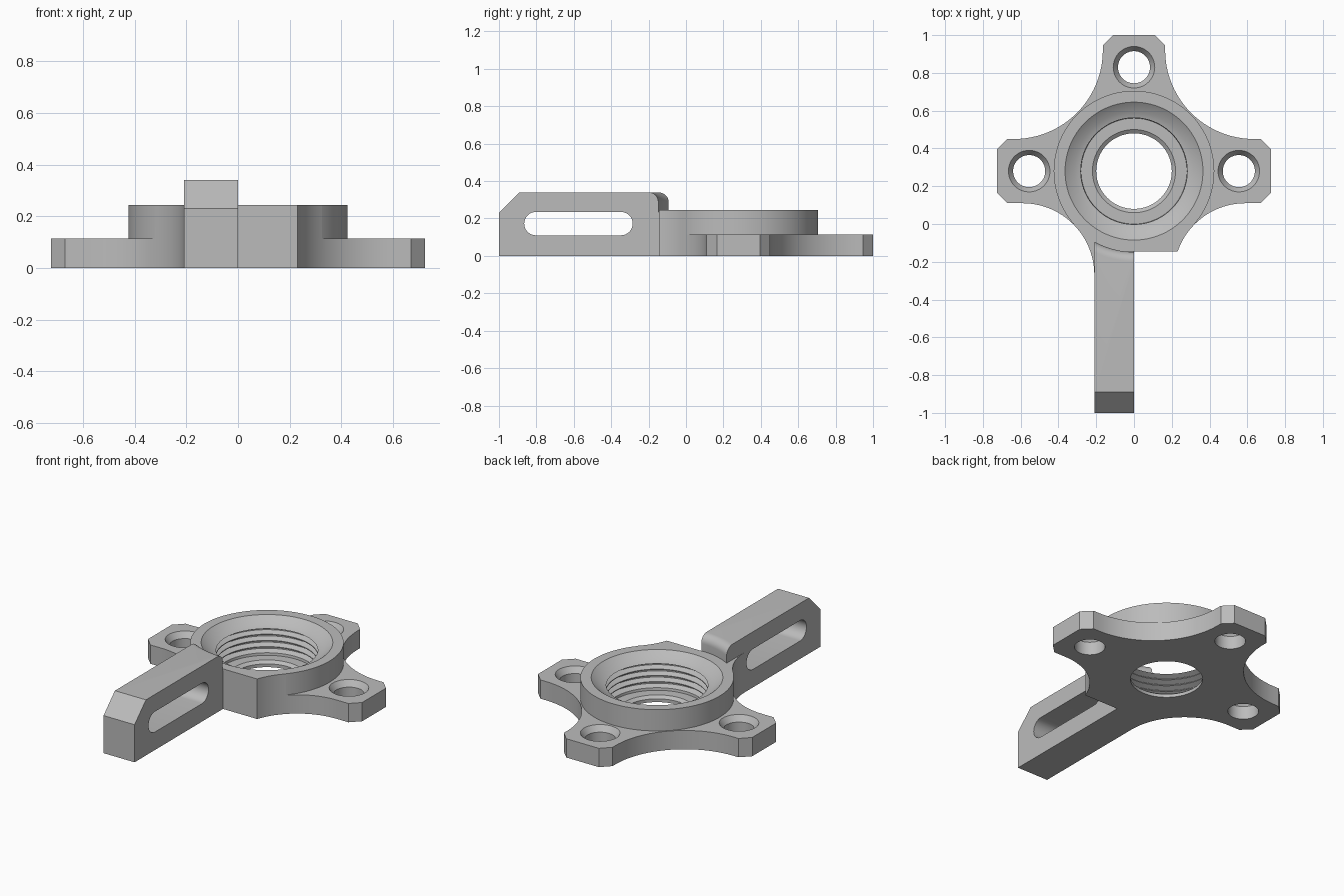
import bpy, bmesh, math
from math import pi, cos, sin

if "Cube" in bpy.data.objects:
    bpy.data.objects.remove(bpy.data.objects["Cube"])

CY = 0.28          # hub centre on y
FLANGE_H, HUB_H, ARM_H = 0.115, 0.245, 0.34

grey = bpy.data.materials.new("plain grey")
grey.diffuse_color = (0.5, 0.5, 0.5, 1)
grey.use_nodes = True
grey.node_tree.nodes["Principled BSDF"].inputs["Base Color"].default_value = grey.diffuse_color


def finish(name, bm):
    bmesh.ops.recalc_face_normals(bm, faces=bm.faces[:])
    me = bpy.data.meshes.new(name)
    bm.to_mesh(me)
    bm.free()
    me.materials.append(grey)
    ob = bpy.data.objects.new(name, me)
    bpy.context.collection.objects.link(ob)
    return ob


def extrude(name, pts, vec):
    """Closed prism from a 3D outline."""
    bm = bmesh.new()
    face = bm.faces.new([bm.verts.new(p) for p in pts])
    res = bmesh.ops.extrude_face_region(bm, geom=[face])
    moved = [v for v in res["geom"] if isinstance(v, bmesh.types.BMVert)]
    bmesh.ops.translate(bm, verts=moved, vec=vec)
    return finish(name, bm)


def lathe(name, profile, x, y, n=96):
    """Closed solid of revolution from (radius, z) points, bottom to top."""
    bm = bmesh.new()
    rings = [[bm.verts.new((x + r * cos(2 * pi * i / n), y + r * sin(2 * pi * i / n), z))
              for i in range(n)] for r, z in profile]
    for a, b in zip(rings, rings[1:]):
        for i in range(n):
            j = (i + 1) % n
            bm.faces.new((a[i], a[j], b[j], b[i]))
    bm.faces.new(rings[0])
    bm.faces.new(rings[-1])
    return finish(name, bm)


def boolean(ob, other, op):
    mod = ob.modifiers.new("bool", "BOOLEAN")
    mod.operation, mod.object, mod.solver = op, other, "EXACT"
    bpy.context.view_layer.objects.active = ob
    bpy.ops.object.modifier_apply(modifier=mod.name)
    bpy.data.objects.remove(other)


def arc(cx, cy, r, a0, a1, n=24):
    return [(cx + r * cos(math.radians(a0 + (a1 - a0) * i / n)),
             cy + r * sin(math.radians(a0 + (a1 - a0) * i / n))) for i in range(n + 1)]


# Flange outline: three chamfered ears joined by concave arcs
R1, R2 = 0.47, 0.38
ur = arc(0.165 + R1, 0.45 + R1, R1, 270, 180)       # right ear to back ear
a_end = math.degrees(math.asin(0.125 / R2))
lr = arc(0.59, -0.27, R2, 180 - a_end, 90)          # front corner to right ear
ll = arc(-0.59, -0.27, R2, 90, 0)                   # left ear to arm
ul = [(-x, y) for x, y in reversed(ur)]
front = [(-0.1, -0.27), (-0.1, -0.145)]
outline = (lr + [(0.67, 0.11), (0.725, 0.165), (0.725, 0.395), (0.67, 0.45)] + ur
           + [(0.165, 0.945), (0.11, 1.0), (-0.11, 1.0), (-0.165, 0.945)] + ul
           + [(-0.67, 0.45), (-0.725, 0.395), (-0.725, 0.165), (-0.67, 0.11)] + ll + front)
body = extrude("threaded_hub_bracket", [(x, y, 0) for x, y in outline], (0, 0, FLANGE_H))

# Full-height front block under the hub, bounded by the same arcs
block = [p for p in lr if p[1] < 0.01] + [(0.2, 0.1), (-0.2, 0.1)]
block += [p for p in ll if p[1] < 0.01] + front
boolean(body, extrude("front_block", [(x, y, 0) for x, y in block], (0, 0, HUB_H)), "UNION")

# Round hub
boolean(body, lathe("hub", [(0.425, 0), (0.425, HUB_H)], 0, CY, 128), "UNION")

# Slotted arm with a chamfered tip
arm = extrude("arm", [(-0.21, y, z) for y, z in
              [(-1, 0), (0, 0), (0, ARM_H), (-0.89, ARM_H), (-1, 0.23)]], (0.21, 0, 0))
slot = arc(-0.3475, 0.1725, 0.0625, -90, 90, 16) + arc(-0.8025, 0.1725, 0.0625, 90, 270, 16)
boolean(arm, extrude("slot", [(-0.4, y, z) for y, z in slot], (0.6, 0, 0)), "DIFFERENCE")
# Arm end follows the hub wall and rolls over at the top
roll = [(0.428 + 0.05 * (1 - cos(t * pi / 16)), 0.29 + 0.05 * sin(t * pi / 16)) for t in range(9)]
boolean(arm, lathe("arm_end", [(0.428, 0.235)] + roll + [(0.478, 0.4)], 0, CY, 128), "DIFFERENCE")
boolean(body, arm, "UNION")

# Bore: through hole, stepped seat, thread grooves, tapered mouth
bore = [(0.2, -0.05), (0.2, 0.02), (0.22, 0.035), (0.28, 0.035)]
for k in range(4):
    z = 0.05 + k * 0.038
    bore += [(0.282, z), (0.312, z + 0.013), (0.312, z + 0.02), (0.282, z + 0.033)]
bore += [(0.315, 0.207), (0.365, HUB_H), (0.365, 0.3)]
boolean(body, lathe("bore", bore, 0, CY, 128), "DIFFERENCE")

# Countersunk ear holes
for x, y in [(-0.555, CY), (0.555, CY), (0, 0.83)]:
    hole = [(0.085, -0.05), (0.085, 0.08), (0.11, FLANGE_H), (0.11, 0.2)]
    boolean(body, lathe("ear_hole", hole, x, y, 48), "DIFFERENCE")

bpy.ops.object.select_all(action="DESELECT")
body.select_set(True)
bpy.context.view_layer.objects.active = body
bpy.ops.object.shade_smooth_by_angle(angle=math.radians(25))
